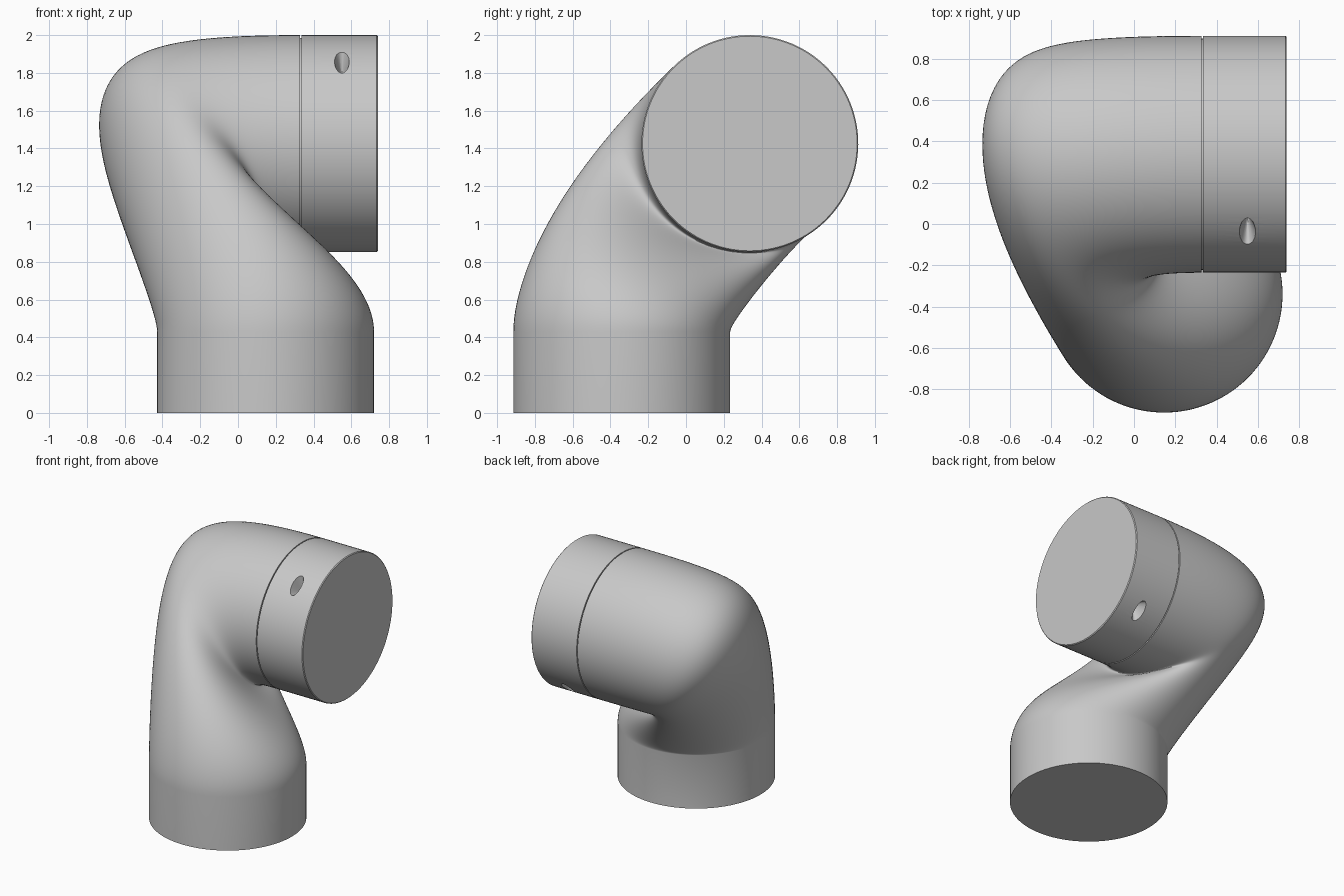
import bpy, bmesh
from math import sin, cos, pi, radians
from mathutils import Vector, Matrix

cube = bpy.data.objects.get("Cube")
if cube:
    bpy.data.objects.remove(cube, do_unlink=True)

SIDES, STEPS = 112, 64
R = 0.574
FOOT = Vector((0.146, -0.34, 0))      # axis of the upright socket
HEAD = Vector((0, 0.338, 1.426))      # axis of the sideways socket
BEND_Z, BEND_X = 0.43, 0.327          # where the bend starts and ends
TWIST = radians(23)
PULL = 2.2                            # tightens the upper turn

grey = bpy.data.materials.new("plain grey")
grey.use_nodes = True
colour = (0.58, 0.58, 0.58, 1)
grey.diffuse_color = colour
grey.node_tree.nodes["Principled BSDF"].inputs["Base Color"].default_value = colour


def foot_point(u, z):
    return FOOT + Vector((R * cos(u), R * sin(u), z))


def head_point(u, x, r=R):
    s, c = sin(TWIST), cos(TWIST)
    return HEAD + Vector((x, r * (c * sin(u) - s * cos(u)), -r * (s * sin(u) + c * cos(u))))


def bend_point(u, t):
    # weighted curve whose handles are longer on the outside of each turn
    start = 0.43 + 0.35 * cos(u + radians(63))
    end = 0.88 - 0.53 * cos(u + radians(15))
    p0, p3 = foot_point(u, BEND_Z), head_point(u, BEND_X)
    p1, p2 = p0 + Vector((0, 0, start)), p3 - Vector((end, 0, 0))
    k = 1 - t
    w0, w1, w2, w3 = k**3, 3 * t * k * k, 3 * t * t * k * PULL, t**3
    return (p0 * w0 + p1 * w1 + p2 * w2 + p3 * w3) / (w0 + w1 + w2 + w3)


def skin(name, rings):
    """Closed tube through a list of functions giving a point for each angle."""
    bm = bmesh.new()
    loops = [[bm.verts.new(ring(2 * pi * i / SIDES)) for i in range(SIDES)] for ring in rings]
    for low, high in zip(loops, loops[1:]):
        for i in range(SIDES):
            j = (i + 1) % SIDES
            bm.faces.new((low[i], low[j], high[j], high[i]))
    bm.faces.new(loops[0][::-1])
    bm.faces.new(loops[-1])
    mesh = bpy.data.meshes.new(name)
    bm.to_mesh(mesh)
    bm.free()
    mesh.materials.append(grey)
    obj = bpy.data.objects.new(name, mesh)
    bpy.context.collection.objects.link(obj)
    return obj


def activate(obj):
    bpy.ops.object.select_all(action='DESELECT')
    obj.select_set(True)
    bpy.context.view_layer.objects.active = obj


# Bent pipe: straight foot, swept bend, narrow neck under the collar
rings = [lambda u: foot_point(u, 0)]
rings += [lambda u, t=n / STEPS: bend_point(u, t) for n in range(STEPS + 1)]
rings += [lambda u: head_point(u, BEND_X, 0.56), lambda u: head_point(u, 0.345, 0.56)]
elbow = skin("elbow_pipe", rings)

# End collar with a small chamfer on its rim
collar = skin("end_collar", [lambda u, x=x, r=r: head_point(u, x, r)
                             for x, r in ((0.335, R), (0.734, R), (0.74, R - 0.006))])

# Two oval, tapering pin holes on opposite sides of the collar
for side in (0, pi):
    bm = bmesh.new()
    bmesh.ops.create_cone(bm, cap_ends=True, segments=32, radius1=0.05, radius2=1.95, depth=1)
    place = (Matrix.Translation(HEAD + Vector((0.55, 0, 0)))
             @ Matrix.Rotation(radians(41) + side, 4, 'X')
             @ Matrix.Translation((0, 0, R)) @ Matrix.Diagonal((0.039, 0.088, 0.24, 1)))
    bm.transform(place)
    mesh = bpy.data.meshes.new("hole_cutter")
    bm.to_mesh(mesh)
    bm.free()
    mesh.materials.append(grey)
    cutter = bpy.data.objects.new("hole_cutter", mesh)
    cutter.hide_render = True
    bpy.context.collection.objects.link(cutter)
    activate(collar)
    cut = collar.modifiers.new("pin hole", 'BOOLEAN')
    cut.operation, cut.solver, cut.object = 'DIFFERENCE', 'EXACT', cutter
    bpy.ops.object.modifier_apply(modifier=cut.name)
    bpy.data.objects.remove(cutter, do_unlink=True)

for part in (elbow, collar):
    activate(part)
    bpy.ops.object.shade_smooth_by_angle(angle=radians(30))
